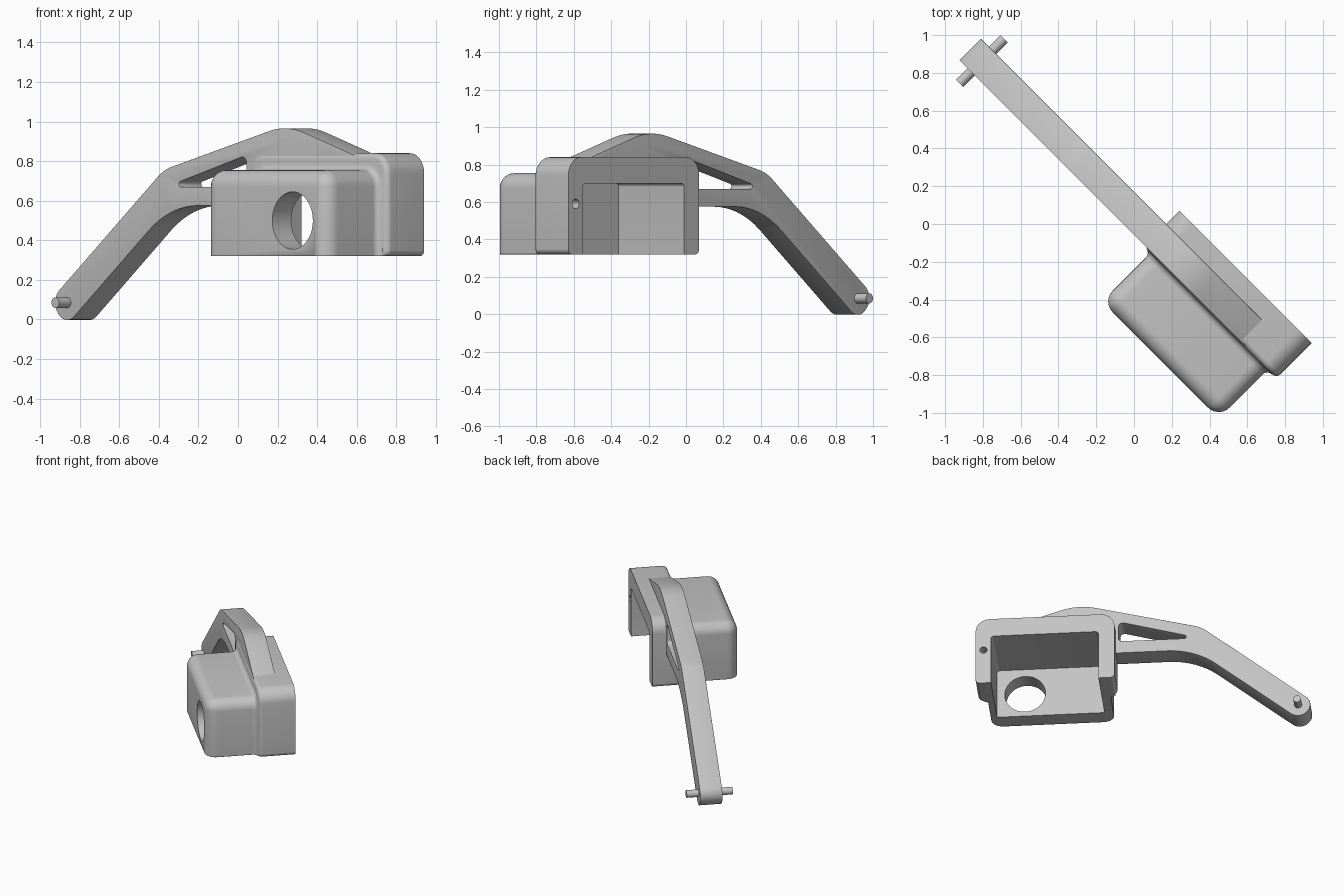
import bpy, bmesh, math
from mathutils import Matrix, Vector

cube = bpy.data.objects.get("Cube")
if cube:
    bpy.data.objects.remove(cube, do_unlink=True)

grey = bpy.data.materials.new("plain_grey")
grey.use_nodes = True
GREY = (0.55, 0.55, 0.55, 1)
grey.diffuse_color = GREY
grey.node_tree.nodes["Principled BSDF"].inputs["Base Color"].default_value = GREY

# Parts are drawn with the arm along local x, then turned on the diagonal
TURN = Matrix.Rotation(math.radians(-45), 4, 'Z')
FLOOR = 0.32


def rounded(corners, steps=8):
    """Outline whose corners (x, z, radius) become arcs."""
    out = []
    for i, (x, z, r) in enumerate(corners):
        p = Vector((x, z))
        a = (Vector(corners[i - 1][:2]) - p).normalized()
        b = (Vector(corners[(i + 1) % len(corners)][:2]) - p).normalized()
        if r == 0:
            out.append(p)
            continue
        half = a.angle(b) / 2
        centre = p + (a + b).normalized() * r / math.sin(half)
        start = p + a * r / math.tan(half) - centre
        end = p + b * r / math.tan(half) - centre
        sweep = math.pi - 2 * half
        for k in range(steps + 1):
            t = k / steps
            out.append(centre + (start * math.sin((1 - t) * sweep)
                                 + end * math.sin(t * sweep)) / math.sin(sweep))
    return out


def circle(x, z, r, n=40):
    return [Vector((x + r * math.cos(k * math.tau / n), z + r * math.sin(k * math.tau / n)))
            for k in range(n)]


def loft(name, sections):
    """Closed solid through (y, outline) sections."""
    bm = bmesh.new()
    rings = [[bm.verts.new((p.x, y, p.y)) for p in line] for y, line in sections]
    for a, b in zip(rings, rings[1:]):
        for i in range(len(a)):
            bm.faces.new((a[i - 1], a[i], b[i], b[i - 1]))
    bm.faces.new(rings[0])
    bm.faces.new(rings[-1])
    bmesh.ops.recalc_face_normals(bm, faces=bm.faces)
    mesh = bpy.data.meshes.new(name)
    bm.to_mesh(mesh)
    bm.free()
    mesh.materials.append(grey)
    obj = bpy.data.objects.new(name, mesh)
    bpy.context.collection.objects.link(obj)
    obj.matrix_world = TURN
    return obj


def prism(name, outline, y0, y1):
    return loft(name, [(y0, outline), (y1, outline)])


def finish(obj, cutters=(), bevel=0):
    """Cut, soften the edges and shade."""
    for c in cutters:
        c.hide_render = True
        m = obj.modifiers.new("cut", 'BOOLEAN')
        m.operation, m.solver, m.object = 'DIFFERENCE', 'EXACT', c
    if bevel:
        m = obj.modifiers.new("soft_edges", 'BEVEL')
        m.width, m.segments = bevel, 4
        m.limit_method, m.angle_limit = 'ANGLE', math.radians(50)
    bpy.context.view_layer.update()
    graph = bpy.context.evaluated_depsgraph_get()
    obj.data = bpy.data.meshes.new_from_object(obj.evaluated_get(graph))
    obj.modifiers.clear()
    for c in cutters:
        bpy.data.objects.remove(c, do_unlink=True)
    bpy.ops.object.select_all(action='DESELECT')
    obj.select_set(True)
    bpy.context.view_layer.objects.active = obj
    bpy.ops.object.shade_smooth_by_angle(angle=math.radians(35))


def arch(x0, x1, top, r, foot=0.004):
    return rounded([(x0, FLOOR, foot), (x0, top, r), (x1, top, r), (x1, FLOOR, foot)])


def box_arch(e):
    return arch(0.17 - e, 1.045 + e, 0.755 + e, max(0.08 + e, 0.01))


def flange_arch(e):
    return arch(0.12 - e, 1.11 + e, 0.84 + e, 0.1 + e, 0.03)


# Housing: rounded cover, concave fillet, then the wider rear flange
quarter = [math.radians(15 * k) for k in range(7)]
sections = [(-0.41 + 0.08 * (1 - math.cos(a)), box_arch(0.08 * (math.sin(a) - 1))) for a in quarter]
sections += [(-0.08 + 0.033 * math.sin(a), box_arch(0.033 * (1 - math.cos(a)))) for a in quarter]
sections += [(-0.045 + 0.03 * (1 - math.cos(a)), flange_arch(0.03 * (math.sin(a) - 1))) for a in quarter]
sections.append((0.22, flange_arch(0)))
housing = loft("housing", sections)
cavity = prism("cavity_cutter", rounded(
    [(0.235, 0.2, 0), (0.235, 0.70, 0.02), (1.0, 0.70, 0.02), (1.0, 0.2, 0)]), -0.275, 0.4)
port = prism("port_cutter", circle(0.80, 0.5, 0.145), -0.6, -0.2)
screw = prism("screw_hole_cutter", circle(1.054, 0.59, 0.026, 20), 0.08, 0.4)
finish(housing, [cavity, port, screw])

# Bent arm with a triangular window
arm = prism("arm", rounded([
    (-1.192, -0.035, 0.08), (-1.30, 0.097, 0.08), (-0.49, 0.757, 0.25),
    (0.386, 0.984, 0.45), (0.9, 0.82, 0), (0.9, 0.77, 0), (0.16, 0.77, 0),
    (0.16, 0.575, 0), (-0.444, 0.575, 0.55)]), -0.04, 0.12)
window = prism("window_cutter", rounded([
    (-0.47, 0.67, 0.014), (0.1, 0.67, 0.025), (0.1, 0.83, 0.03)]), -0.3, 0.4)
finish(arm, [window], 0.022)

# Cross pin at the arm tip
finish(prism("pivot_pin", circle(-1.18, 0.085, 0.027, 24), -0.126, 0.207))
